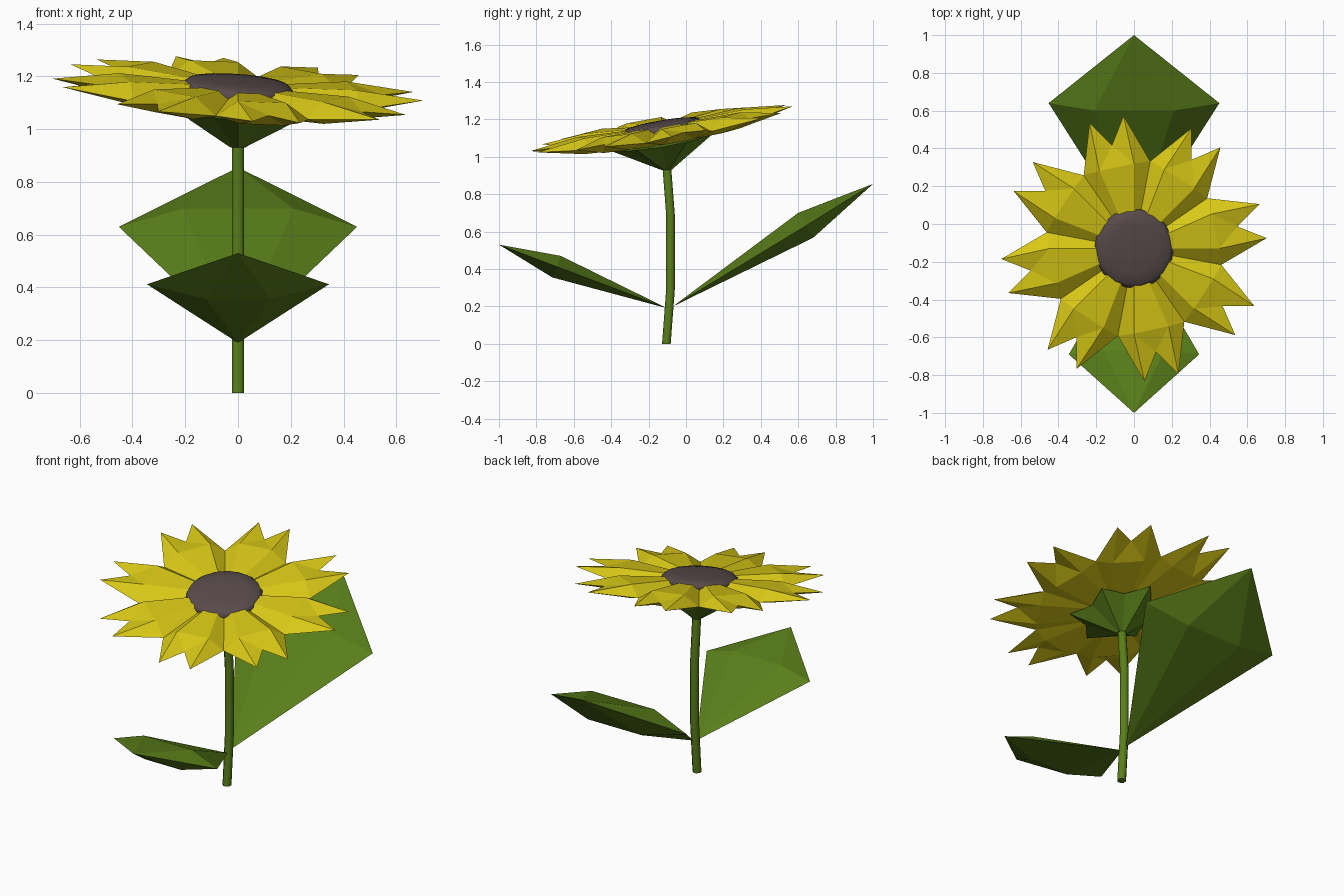
import bpy, bmesh
from math import sin, cos, radians
from mathutils import Vector

if "Cube" in bpy.data.objects:
    bpy.data.objects.remove(bpy.data.objects["Cube"])


def material(name, rgb):
    m = bpy.data.materials.new(name)
    m.diffuse_color = (*rgb, 1)
    m.use_nodes = True
    m.node_tree.nodes["Principled BSDF"].inputs["Base Color"].default_value = m.diffuse_color
    return m


GREEN = material("leaf_green", (0.10, 0.21, 0.01))
YELLOW = material("petal_yellow", (0.69, 0.58, 0.008))
BROWN = material("seed_brown", (0.10, 0.07, 0.07))


def build(name, polys, mat, smooth=False):
    """Make an object from a list of polygons given as point lists."""
    bm = bmesh.new()
    for poly in polys:
        bm.faces.new([bm.verts.new(p) for p in poly])
    bmesh.ops.remove_doubles(bm, verts=bm.verts, dist=0.0005)
    bmesh.ops.recalc_face_normals(bm, faces=bm.faces)
    me = bpy.data.meshes.new(name)
    bm.to_mesh(me)
    bm.free()
    me.materials.append(mat)
    for p in me.polygons:
        p.use_smooth = smooth
    ob = bpy.data.objects.new(name, me)
    bpy.context.collection.objects.link(ob)
    return ob


def head(r, deg, z):
    """Polar point on the tilted flower head."""
    x, y = r * cos(radians(deg)), r * sin(radians(deg))
    return Vector((x, y - 0.13, 1.15 + z - 0.072 * x + 0.165 * y))


def loft(rings, cap_start=True, cap_end=True):
    polys = []
    for a, b in zip(rings, rings[1:]):
        n = len(a)
        polys += [[a[i], a[(i + 1) % n], b[(i + 1) % n], b[i]] for i in range(n)]
    if cap_start:
        polys.append(rings[0])
    if cap_end:
        polys.append(rings[-1])
    return polys


# Stem: gently bent tube
def stem_ring(y, z, r=0.025, n=8):
    return [Vector((r * cos(radians(360 * (i + .5) / n)),
                    y + r * sin(radians(360 * (i + .5) / n)), z)) for i in range(n)]


path = [(-0.105, 0), (-0.083, 0.29), (-0.083, 0.69), (-0.103, 0.95), (-0.115, 1.05)]
build("stem", loft([stem_ring(y, z) for y, z in path]), GREEN, True)
bpy.context.view_layer.objects.active = bpy.data.objects["stem"]
bpy.data.objects["stem"].select_set(True)
bpy.ops.object.shade_smooth_by_angle(angle=radians(50))


# Leaves: faceted, pointed at both ends, mirrored in x
def leaf(name, base, tip, side, upper, lower):
    base, tip, side, upper, lower = map(Vector, (base, tip, side, upper, lower))
    flip = lambda v: Vector((-v.x, v.y, v.z))
    ring = [side, upper, flip(upper), flip(side), flip(lower), lower]
    polys = []
    for i in range(6):
        a, b = ring[i], ring[(i + 1) % 6]
        polys += [[base, a, b], [a, tip, b]]
    build(name, polys, GREEN)


leaf("back_leaf", (0, -0.07, 0.2), (0, 1, 0.855),
     (0.452, 0.64, 0.63), (0.21, 0.6, 0.70), (0.18, 0.68, 0.567))
leaf("front_leaf", (0, -0.1, 0.19), (0, -1, 0.53),
     (0.345, -0.69, 0.412), (0.16, -0.67, 0.47), (0.12, -0.715, 0.355))

# Petals: eight folded petals, each with two tips
polys = []
for k in range(8):
    c = 12 + 45 * k
    notch = head(0.56, c, 0)
    pair = lambda r, d, z: [head(r, c - d, z), head(r, c + d, z)]
    inner, mid = pair(0.19, 12, 0.02), pair(0.45, 12, 0.03)
    fold, valley = pair(0.19, 22.5, -0.005), pair(0.47, 22.5, -0.03)
    tip = pair(0.705, 7.5, 0)
    root, under = pair(0.12, 22.5, -0.08), pair(0.45, 11, -0.055)
    polys += [[inner[0], inner[1], mid[1], mid[0]], [mid[0], mid[1], notch],
              [root[0], root[1], under[1], under[0]], [under[0], under[1], notch]]
    for s in (0, 1):
        polys += [[mid[s], notch, tip[s]], [mid[s], tip[s], valley[s]],
                  [inner[s], mid[s], valley[s]], [inner[s], valley[s], fold[s]],
                  [under[s], notch, tip[s]], [under[s], tip[s], valley[s]],
                  [root[s], under[s], valley[s]]]
build("petals", polys, YELLOW)

# Seed disc: shallow dome
dome = [(0.20, -0.03), (0.21, 0.012), (0.19, 0.028), (0.13, 0.036), (0.06, 0.04)]
build("seed_disc", loft([[head(r, 20 * i, z) for i in range(18)] for r, z in dome]),
      BROWN, True)

# Calyx: star-shaped cup under the petals
low = [Vector((0.028 * cos(radians(30 * i)), -0.105 + 0.028 * sin(radians(30 * i)), 0.93))
       for i in range(12)]
rim = [head(0.27 if i % 2 else 0.19, 30 * i, -0.075 if i % 2 else -0.085) for i in range(12)]
top = [head(0.1, 30 * i, -0.05) for i in range(12)]
build("calyx", loft([low, rim, top]), GREEN)
